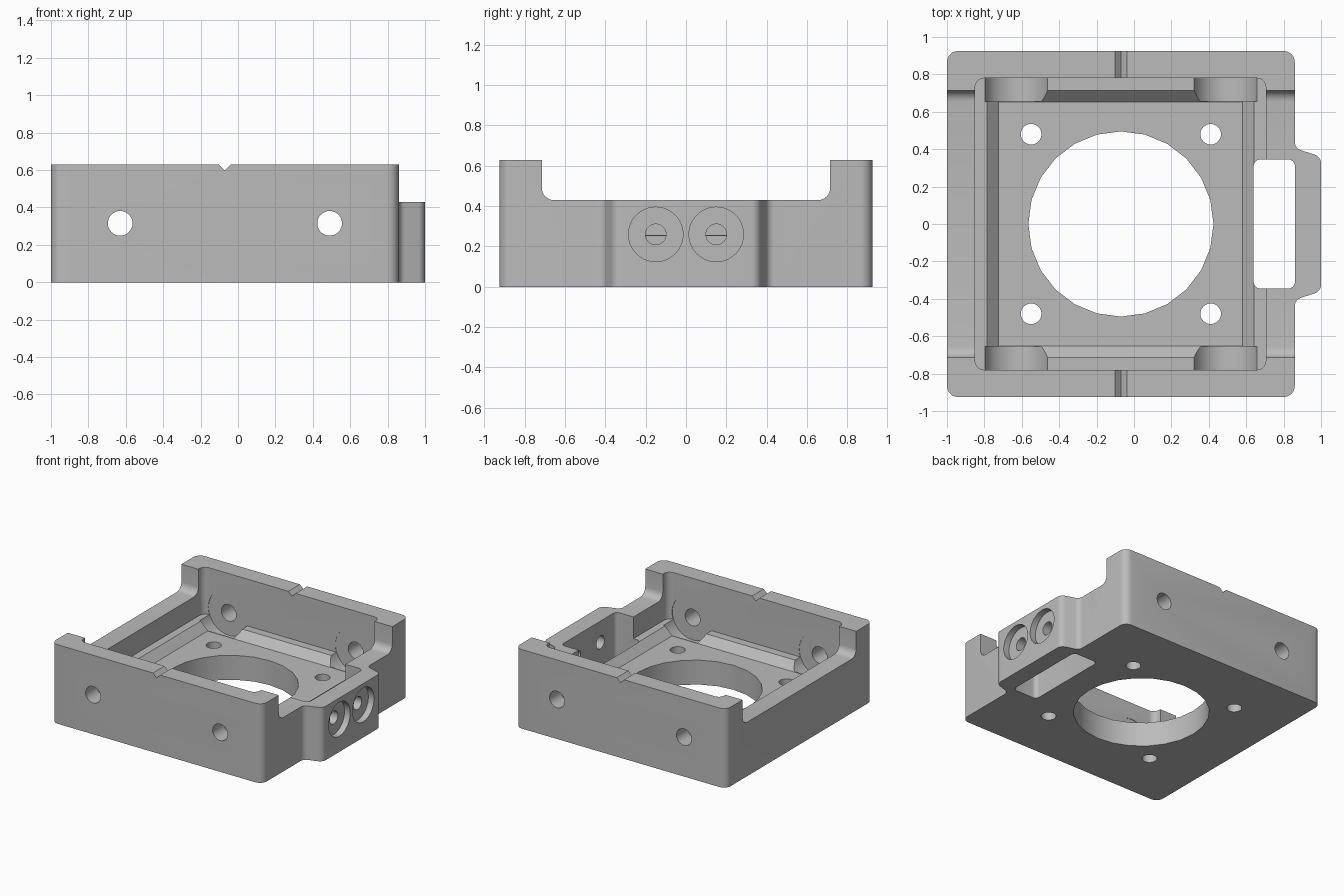
import bpy, bmesh, math
from mathutils import Vector

if "Cube" in bpy.data.objects:
    bpy.data.objects.remove(bpy.data.objects["Cube"])

FLOOR, LEDGE, SIDE_TOP, TOP = 0.195, 0.257, 0.43, 0.63

metal = bpy.data.materials.new("satin grey metal")
metal.use_nodes = True
metal.diffuse_color = (0.5, 0.5, 0.5, 1)
metal.node_tree.nodes["Principled BSDF"].inputs["Base Color"].default_value = (0.5, 0.5, 0.5, 1)


def fillet(corners, steps=6):
    """Outline from (u, v, radius) corners, each rounded by an arc."""
    out = []
    for i, (u, v, r) in enumerate(corners):
        p = Vector((u, v))
        if r == 0:
            out.append(p)
            continue
        a = (Vector(corners[i - 1][:2]) - p).normalized()
        b = (Vector(corners[(i + 1) % len(corners)][:2]) - p).normalized()
        half = a.angle(b) / 2
        centre = p + (a + b).normalized() * r / math.sin(half)
        start = p + a * r / math.tan(half) - centre
        end = p + b * r / math.tan(half) - centre
        sweep = math.atan2(start.x * end.y - start.y * end.x, start.dot(end))
        for k in range(steps + 1):
            t = sweep * k / steps
            c, s = math.cos(t), math.sin(t)
            out.append(centre + Vector((start.x * c - start.y * s, start.x * s + start.y * c)))
    return out


def rect(u0, u1, v0, v1, r=0):
    return fillet([(u0, v0, r), (u1, v0, r), (u1, v1, r), (u0, v1, r)])


def circle(u, v, r, n=32):
    return [Vector((u + r * math.cos(math.tau * k / n), v + r * math.sin(math.tau * k / n)))
            for k in range(n)]


def loft(name, low, high, w0, w1, axis="z"):
    """Solid between two matching outlines, along the given axis."""
    place = {"z": lambda u, v, w: (u, v, w),
             "y": lambda u, v, w: (u, w, v),
             "x": lambda u, v, w: (w, u, v)}[axis]
    bm = bmesh.new()
    a = [bm.verts.new(place(p.x, p.y, w0)) for p in low]
    b = [bm.verts.new(place(p.x, p.y, w1)) for p in high]
    bm.faces.new(a)
    bm.faces.new(b)
    for i in range(len(a)):
        j = (i + 1) % len(a)
        bm.faces.new((a[i], a[j], b[j], b[i]))
    bmesh.ops.recalc_face_normals(bm, faces=bm.faces)
    mesh = bpy.data.meshes.new(name)
    bm.to_mesh(mesh)
    bm.free()
    mesh.materials.append(metal)
    obj = bpy.data.objects.new(name, mesh)
    bpy.context.collection.objects.link(obj)
    return obj


# Body outline with the clamp bulge on the left side
half = [(0.86, 0.925, 0.06), (-1, 0.925, 0.06)]
bulge = [(1, 0.36, 0.05), (0.86, 0.405, 0.045)]
outline = [(x, -y, r) for x, y, r in reversed(half)]
outline += [(x, -y, r) for x, y, r in reversed(bulge)]
outline += bulge + half
shape = fillet(outline)
body = loft("housing_body", shape, shape, 0, TOP)


def cut(name, low, w0, w1, axis="z", high=None):
    """Subtract a lofted solid from the body."""
    cutter = loft(name, low, high or low, w0, w1, axis)
    cutter.hide_render = True
    mod = body.modifiers.new(name, "BOOLEAN")
    mod.operation = "DIFFERENCE"
    mod.solver = "EXACT"
    mod.object = cutter
    bpy.context.view_layer.objects.active = body
    bpy.ops.object.modifier_apply(modifier=mod.name)
    bpy.data.objects.remove(cutter)


# Lowered side walls with rounded inner corners
cut("side_relief", fillet([(-0.715, 0.8, 0), (-0.715, SIDE_TOP, 0.06),
                           (0.715, SIDE_TOP, 0.06), (0.715, 0.8, 0)]), -1.2, 1.2, "x")

# Main cavity, then the sloped recess down to the floor
cut("cavity", rect(-0.85, 0.705, -0.78, 0.78, 0.05), LEDGE, 0.9)
rise = LEDGE - FLOOR + 0.004
cut("sloped_recess", rect(-0.725, 0.58, -0.652, 0.652), FLOOR, FLOOR + rise,
    high=rect(-0.725 - rise, 0.58 + rise, -0.652 - rise, 0.652 + rise))

# Slot behind the clamp bulge
cut("clamp_slot", rect(0.64, 0.86, -0.345, 0.345, 0.035), -0.2, 0.9)

# Central opening and floor screw holes
cut("centre_opening", circle(-0.07, 0, 0.495, 24), -0.2, 0.4)
for x in (-0.55, 0.41):
    for y in (-0.48, 0.48):
        cut("floor_hole", circle(x, y, 0.055), -0.2, 0.4)

# Wall screw holes with inner counterbores
for x in (-0.63, 0.49):
    for side in (-1, 1):
        lo, hi = sorted((side * 0.655, side * 0.783))
        cut("wall_counterbore", circle(x, 0.315, 0.178, 48), lo, hi, "y")
    cut("wall_hole", circle(x, 0.315, 0.066), -1.2, 1.2, "y")

# Clamp screw holes with outer counterbores
for y in (-0.15, 0.15):
    cut("clamp_counterbore", circle(y, 0.26, 0.135, 48), 0.95, 1.2, "x")
    cut("clamp_hole", circle(y, 0.26, 0.051), 0.82, 1.2, "x")

# V-shaped centre marks on the tall walls
cut("centre_mark", [Vector((-0.07, 0.598)), Vector((-0.03, 0.638)), Vector((-0.11, 0.638))],
    -1.2, 1.2, "y")

# Shading
bpy.ops.object.select_all(action="DESELECT")
body.select_set(True)
bpy.context.view_layer.objects.active = body
bpy.ops.object.shade_smooth_by_angle(angle=math.radians(30))
